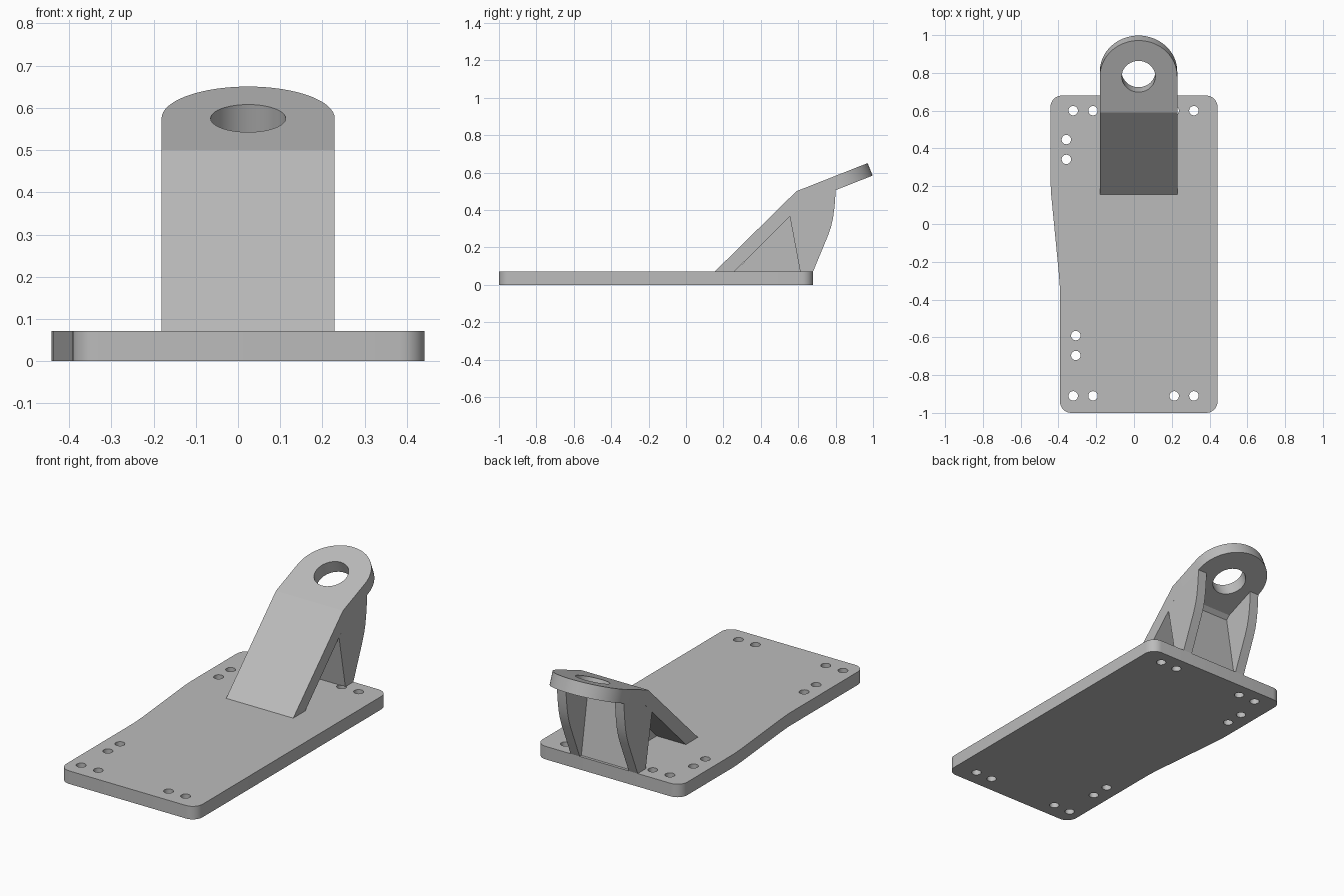
import bpy, bmesh, math
from mathutils import Matrix, Vector

if "Cube" in bpy.data.objects:
    bpy.data.objects.remove(bpy.data.objects["Cube"], do_unlink=True)

grey = bpy.data.materials.new("plain grey")
grey.use_nodes = True
color = (0.5, 0.5, 0.5, 1)
grey.diffuse_color = color
grey.node_tree.nodes["Principled BSDF"].inputs["Base Color"].default_value = color

PLATE = 0.072               # thickness of base
X0, X1 = -0.181, 0.229      # bracket sides
XC = (X0 + X1) / 2


def prism(name, points, vector):
    """Extrude a closed loop of 3D points along a vector."""
    bm = bmesh.new()
    face = bm.faces.new([bm.verts.new(p) for p in points])
    new = bmesh.ops.extrude_face_region(bm, geom=[face])["geom"]
    verts = [g for g in new if isinstance(g, bmesh.types.BMVert)]
    bmesh.ops.translate(bm, verts=verts, vec=Vector(vector))
    bmesh.ops.recalc_face_normals(bm, faces=bm.faces)
    mesh = bpy.data.meshes.new(name)
    bm.to_mesh(mesh)
    bm.free()
    mesh.materials.append(grey)
    obj = bpy.data.objects.new(name, mesh)
    bpy.context.collection.objects.link(obj)
    return obj


def side_prism(name, profile, xa, xb):
    """Extrude a (y, z) profile from xa to xb."""
    return prism(name, [(xa, y, z) for y, z in profile], (xb - xa, 0, 0))


def arc(cx, cy, r, start, end, steps):
    return [(cx + r * math.cos(math.radians(start + (end - start) * i / steps)),
             cy + r * math.sin(math.radians(start + (end - start) * i / steps)))
            for i in range(steps + 1)]


def drill(obj, centres, radius, depth, segments):
    """Cut round holes along local z."""
    bm = bmesh.new()
    for x, y in centres:
        bmesh.ops.create_cone(bm, cap_ends=True, segments=segments, radius1=radius,
                              radius2=radius, depth=depth,
                              matrix=Matrix.Translation((x, y, 0)))
    mesh = bpy.data.meshes.new("hole_cutter")
    bm.to_mesh(mesh)
    bm.free()
    mesh.materials.append(grey)
    cutter = bpy.data.objects.new("hole_cutter", mesh)
    cutter.hide_render = True
    bpy.context.collection.objects.link(cutter)
    mod = obj.modifiers.new("holes", "BOOLEAN")
    mod.operation = "DIFFERENCE"
    mod.solver = "EXACT"
    mod.object = cutter
    bpy.context.view_layer.update()
    graph = bpy.context.evaluated_depsgraph_get()
    result = bpy.data.meshes.new_from_object(obj.evaluated_get(graph))
    obj.modifiers.clear()
    obj.data = result
    bpy.data.objects.remove(cutter, do_unlink=True)


def smooth(obj):
    bpy.ops.object.select_all(action="DESELECT")
    obj.select_set(True)
    bpy.context.view_layer.objects.active = obj
    bpy.ops.object.shade_smooth_by_angle(angle=math.radians(25))


# Base plate with rounded corners and a tapered edge
R = 0.06
outline = (arc(0.442 - R, -1 + R, R, -90, 0, 8)
           + arc(0.442 - R, 0.68 - R, R, 0, 90, 8)
           + arc(-0.442 + R, 0.68 - R, R, 90, 180, 8)
           + [(-0.442, 0.22), (-0.438, 0.15), (-0.398, -0.26), (-0.392, -0.34)]
           + arc(-0.392 + R, -1 + R, R, 180, 270, 8))
base = prism("base_plate", [(x, y, 0) for x, y in outline], (0, 0, PLATE))
holes = [(x, y) for y in (0.6, -0.91) for x in (-0.322, -0.217, 0.213, 0.317)]
holes += [(-0.358, 0.447), (-0.358, 0.342), (-0.308, -0.591), (-0.308, -0.696)]
drill(base, holes, 0.025, 0.5, 24)
smooth(base)

# Sloping plate rising from the base
side_prism("sloping_plate", [(0.155, PLATE), (0.59, 0.5), (0.616, 0.437),
                             (0.635, 0.445), (0.26, PLATE)], X0, X1)

# Tilted lug with a round end and a hole
r = (X1 - X0) / 2
T = 0.0716
lug = prism("lug", [(x, y, -T) for x, y in
                    [(-r, 0)] + [(r, 0)] + arc(0, r, r, 0, 180, 32)], (0, 0, T))
drill(lug, [(0, r)], 0.089, 0.5, 40)
lug.matrix_world = (Matrix.Translation((XC, 0.59, 0.5))
                    @ Matrix.Rotation(math.atan2(0.15, 0.38), 4, "X"))
smooth(lug)

# Curved side ribs at the back
RIB = 0.055
rib = [(0.555, 0.365), (0.635, 0.445), (0.8, 0.51), (0.797, 0.45), (0.792, 0.4),
       (0.785, 0.35), (0.774, 0.305), (0.758, 0.26), (0.68, PLATE), (0.61, PLATE)]
for name, xa in (("left_rib", X1 - RIB), ("right_rib", X0)):
    smooth(side_prism(name, rib, xa, xa + RIB))

# Leaning wall between the ribs, and centre gusset under the slope
side_prism("back_wall", [(0.555, 0.365), (0.607, 0.417), (0.665, PLATE), (0.61, PLATE)],
           X0 + RIB, X1 - RIB)
side_prism("centre_gusset", [(0.26, PLATE), (0.555, 0.365), (0.61, PLATE)],
           XC - 0.027, XC + 0.027)
